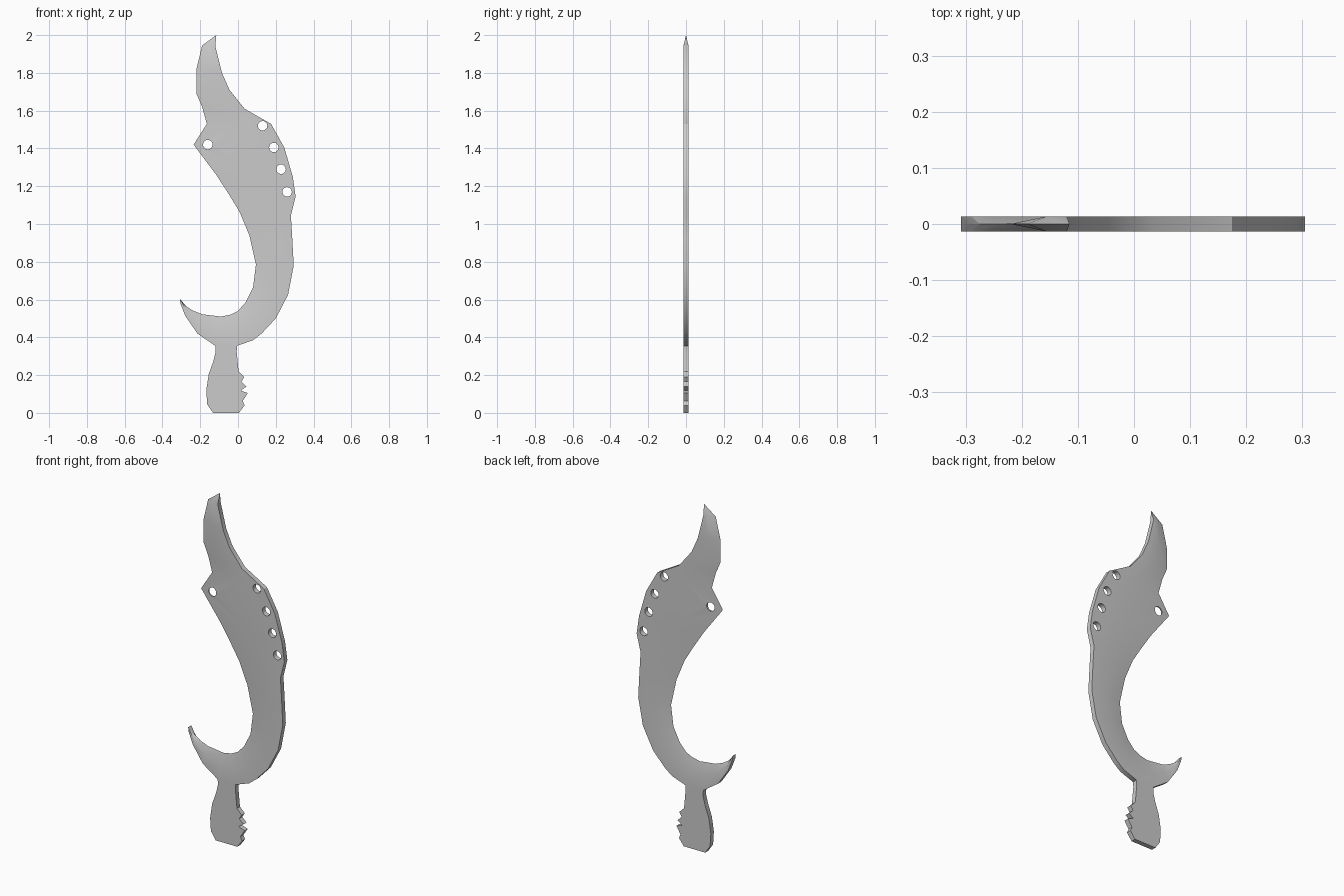
import bpy, bmesh, math

if "Cube" in bpy.data.objects:
    bpy.data.objects.remove(bpy.data.objects["Cube"])

T = 0.0138  # half thickness


def make_object(name, bm):
    bmesh.ops.recalc_face_normals(bm, faces=bm.faces)
    mesh = bpy.data.meshes.new(name)
    bm.to_mesh(mesh)
    bm.free()
    obj = bpy.data.objects.new(name, mesh)
    bpy.context.collection.objects.link(obj)
    return obj


def activate(obj):
    bpy.ops.object.select_all(action='DESELECT')
    obj.select_set(True)
    bpy.context.view_layer.objects.active = obj


# Blade: stations from the hook to the tip (spine x, z, cutting edge x, z)
stations = [
    (-.308, .605, -.300, .594), (-.305, .58, -.275, .565),
    (-.28, .515, -.24, .542), (-.215, .42, -.19, .522),
    (-.12, .355, -.09, .51), (-.005, .355, -.04, .52),
    (.08, .385, 0, .54), (.125, .42, .04, .585),
    (.2, .5, .06, .625), (.265, .625, .08, .665),
    (.295, .78, .095, .785), (.287, .93, .06, .94),
    (.28, 1.045, .008, 1.065), (.305, 1.145, -.05, 1.16),
    (.29, 1.25, -.115, 1.26), (.245, 1.405, -.235, 1.42),
    (.175, 1.53, -.165, 1.53), (.035, 1.61, -.19, 1.62),
    (-.045, 1.71, -.22, 1.69), (-.085, 1.8, -.22, 1.82),
    (-.12, 1.94, -.19, 1.945),
]
bm = bmesh.new()
rings = []
for ox, oz, ix, iz in stations:
    mx, mz = (ox + ix) / 2, (oz + iz) / 2
    ring = [(ox, -T, oz), (mx, -T, mz), (ix, 0, iz), (mx, T, mz), (ox, T, oz)]
    rings.append([bm.verts.new(p) for p in ring])
for a, b in zip(rings, rings[1:]):
    for i in range(5):
        j = (i + 1) % 5
        bm.faces.new((a[i], a[j], b[j], b[i]))
bm.faces.new(rings[0])
tip = bm.verts.new((-.115, 0, 2.0))
for i in range(5):
    bm.faces.new((rings[-1][i], rings[-1][(i + 1) % 5], tip))
blade = make_object("blade", bm)

# Round holes through the blade
for x, z in [(.13, 1.52), (.19, 1.405), (.228, 1.29), (.26, 1.17), (-.16, 1.42)]:
    bpy.ops.mesh.primitive_cylinder_add(vertices=20, radius=.025, depth=.2,
                                        location=(x, 0, z),
                                        rotation=(math.pi / 2, 0, 0))
    cutter = bpy.context.object
    cutter.hide_render = True
    activate(blade)
    mod = blade.modifiers.new("hole", 'BOOLEAN')
    mod.operation = 'DIFFERENCE'
    mod.solver = 'EXACT'
    mod.object = cutter
    bpy.ops.object.modifier_apply(modifier=mod.name)
    bpy.data.objects.remove(cutter, do_unlink=True)

# Handle: flat outline with a jagged front edge, extruded
outline = [
    (-.12, .355), (-.118, .325), (-.13, .275), (-.155, .205), (-.168, .12),
    (-.163, .045), (-.132, 0), (.005, 0), (.035, .04), (.025, .063),
    (.052, .105), (.015, .118), (.045, .14), (.018, .165), (.033, .19),
    (.003, .22), (-.007, .325), (-.005, .355),
]
bm = bmesh.new()
face = bm.faces.new([bm.verts.new((x, -T, z)) for x, z in outline])
ext = bmesh.ops.extrude_face_region(bm, geom=[face])
moved = [v for v in ext["geom"] if isinstance(v, bmesh.types.BMVert)]
bmesh.ops.translate(bm, verts=moved, vec=(0, 2 * T, 0))
handle = make_object("handle", bm)

for obj in (blade, handle):
    activate(obj)
    bpy.ops.object.shade_smooth_by_angle(angle=math.radians(30))
